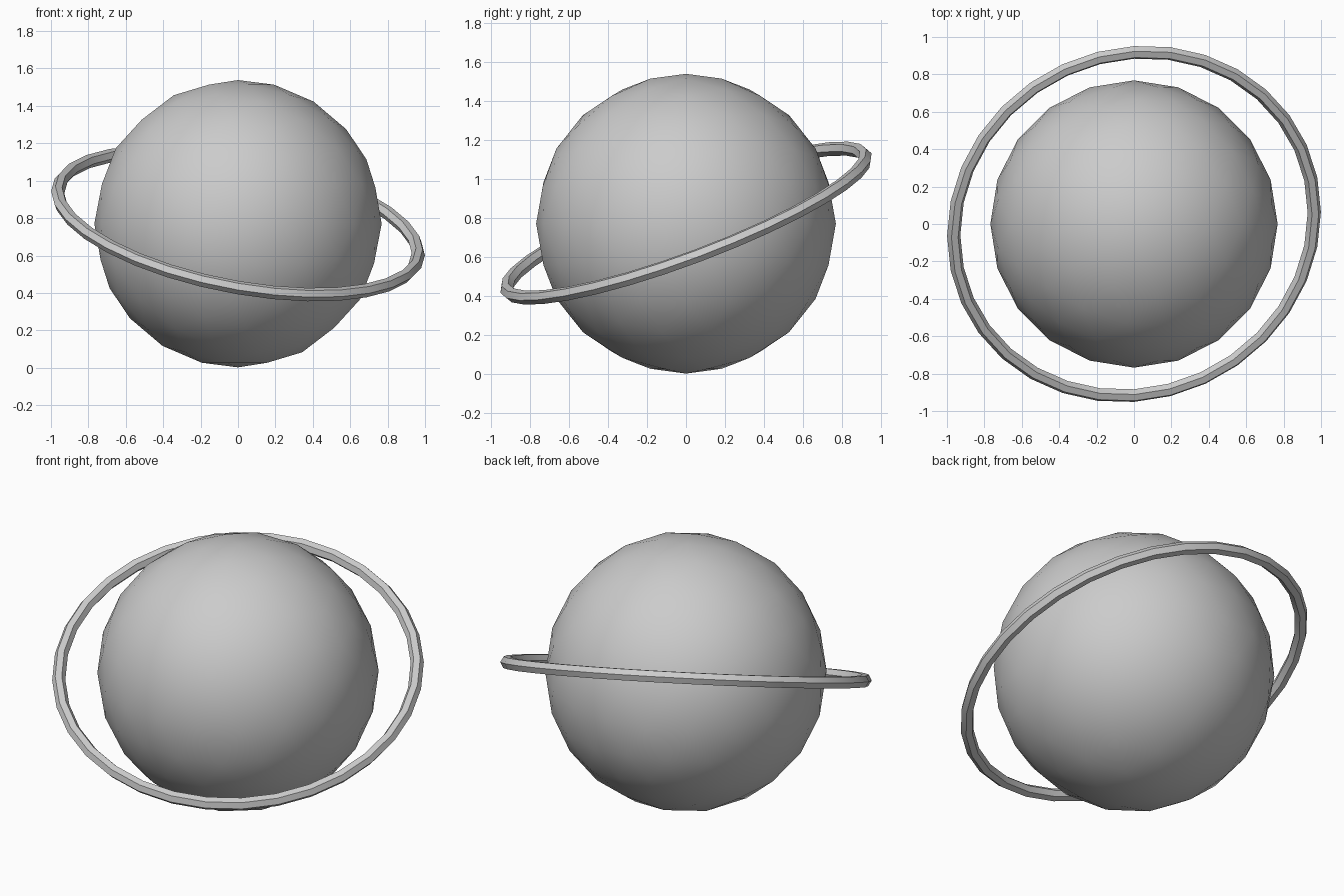
import bpy
from math import radians
from mathutils import Matrix, Vector

if "Cube" in bpy.data.objects:
    bpy.data.objects.remove(bpy.data.objects["Cube"])

CENTRE = Vector((0, 0, 0.77))


def finish(name):
    # Name the part and smooth it while keeping sharp edges
    obj = bpy.context.object
    obj.name = name
    bpy.ops.object.shade_smooth_by_angle(angle=radians(30))
    return obj


# Planet: low-poly ball
bpy.ops.mesh.primitive_ico_sphere_add(subdivisions=3, radius=0.768, location=CENTRE)
finish("planet_ball")

# Ring: thin hexagonal band, tipped down towards the front right
bpy.ops.mesh.primitive_torus_add(major_segments=32, minor_segments=6,
                                 major_radius=0.98, minor_radius=0.036)
ring = finish("orbit_ring")
tilt = Matrix.Rotation(radians(20.6), 4, 'X') @ Matrix.Rotation(radians(10.4), 4, 'Y')
ring.matrix_world = Matrix.Translation(CENTRE + Vector((0, 0, 0.003))) @ tilt
